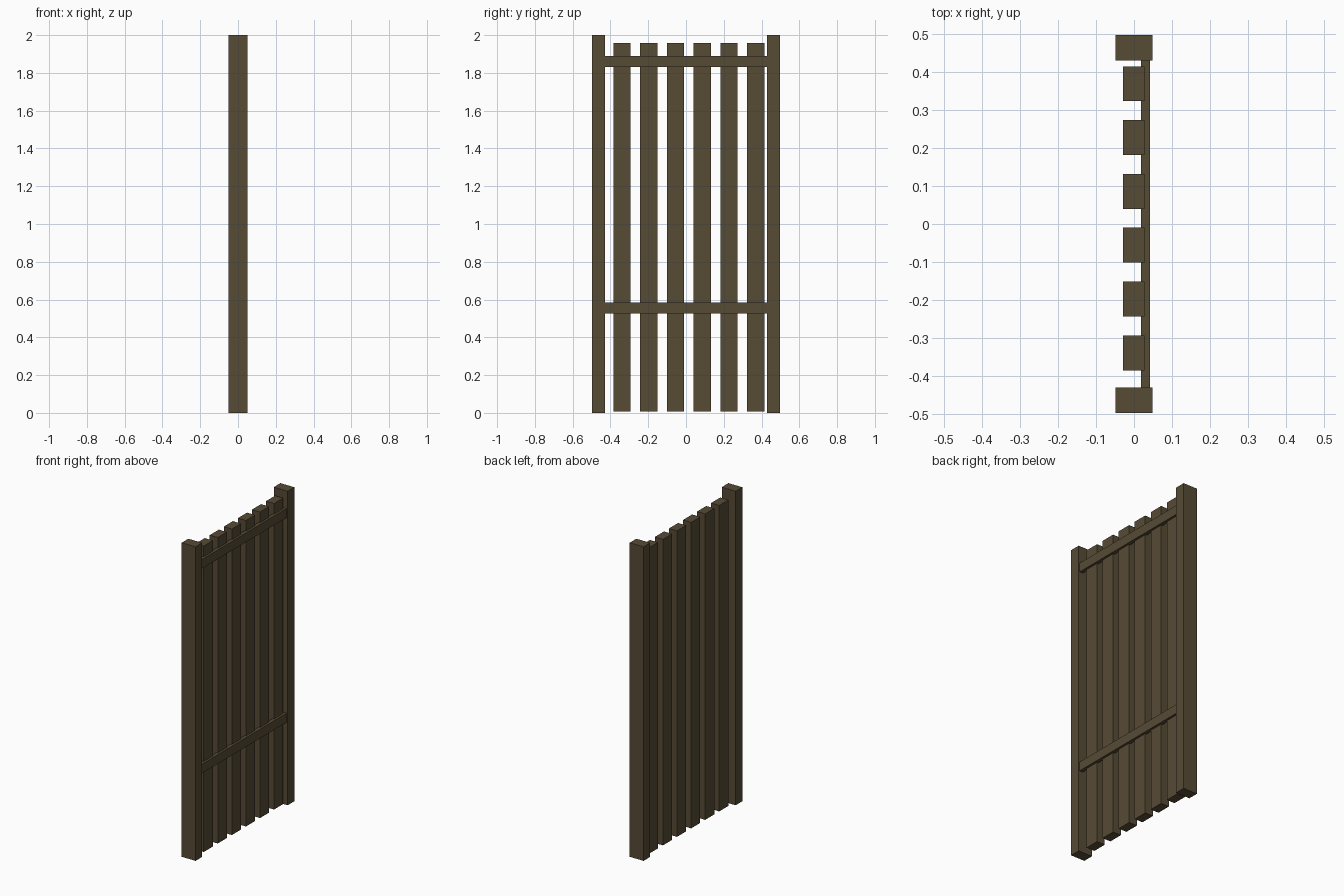
import bpy

if "Cube" in bpy.data.objects:
    bpy.data.objects.remove(bpy.data.objects["Cube"])

wood = bpy.data.materials.new("dark_wood")
wood.diffuse_color = (0.095, 0.07, 0.036, 1)
wood.use_nodes = True
wood.node_tree.nodes["Principled BSDF"].inputs["Base Color"].default_value = wood.diffuse_color


def box(name, x0, x1, y0, y1, z0, z1):
    bpy.ops.mesh.primitive_cube_add(size=1)
    ob = bpy.context.object
    ob.name = name
    ob.location = ((x0 + x1) / 2, (y0 + y1) / 2, (z0 + z1) / 2)
    ob.scale = (x1 - x0, y1 - y0, z1 - z0)
    bpy.ops.object.transform_apply(location=True, scale=True)
    ob.data.materials.append(wood)
    return ob


# End posts
box("left_post", -0.049, 0.049, -0.497, -0.430, 0, 2)
box("right_post", -0.049, 0.049, 0.430, 0.497, 0, 2)

# Vertical slats
for i in range(6):
    y = -0.339 + i * 0.1416
    box(f"slat_{i + 1}", -0.029, 0.028, y - 0.046, y + 0.046, 0.008, 1.957)

# Horizontal rails
for name, z in (("lower_rail", 0.556), ("upper_rail", 1.860)):
    box(name, 0.018, 0.042, -0.432, 0.432, z - 0.029, z + 0.029)
